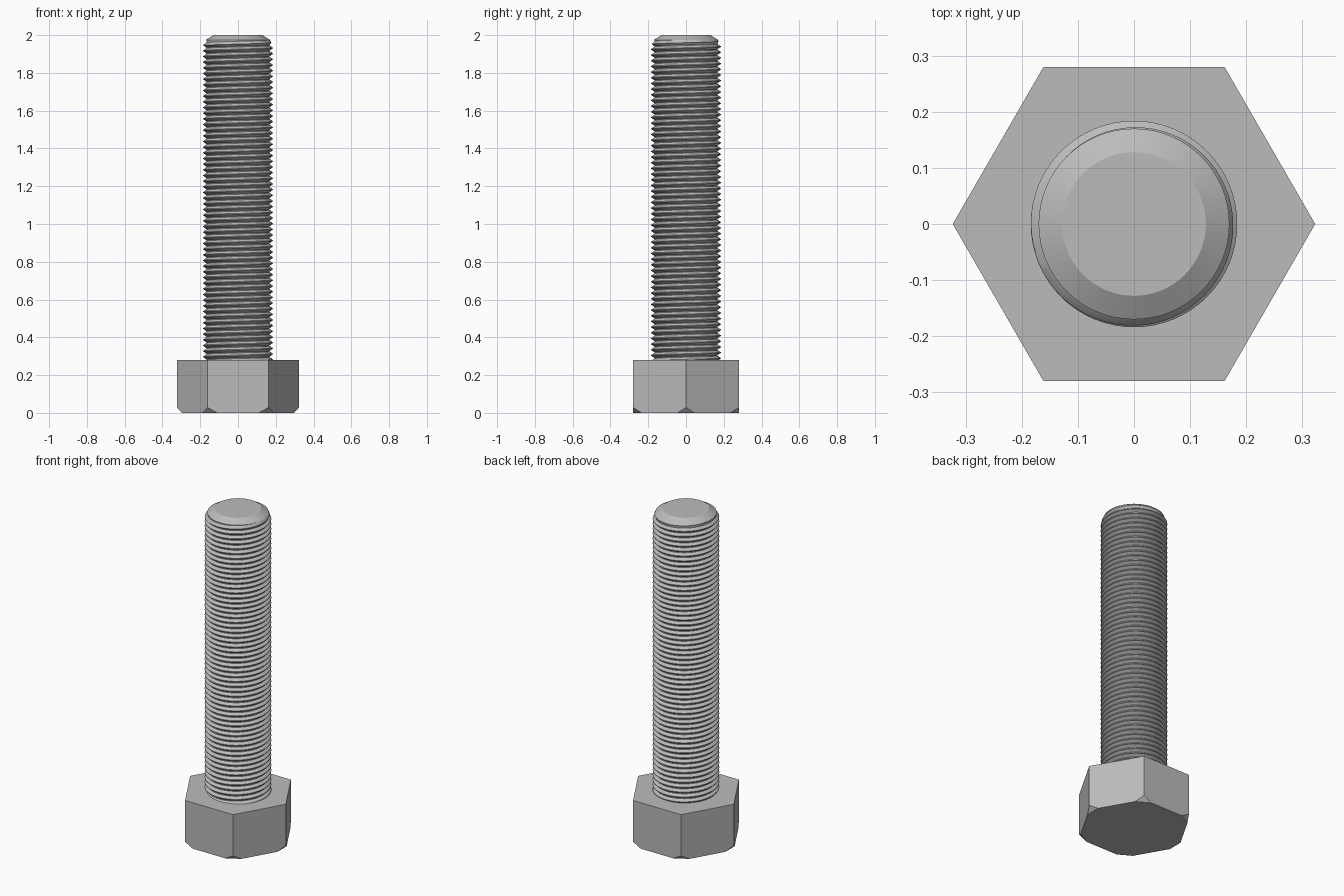
import bpy
import bmesh
from math import cos, sin, pi, tau
from mathutils import Vector

cube = bpy.data.objects.get("Cube")
if cube:
    bpy.data.objects.remove(cube, do_unlink=True)

steel = bpy.data.materials.new("grey steel")
steel.use_nodes = True
steel.diffuse_color = (0.5, 0.5, 0.5, 1)
steel.node_tree.nodes["Principled BSDF"].inputs["Base Color"].default_value = (0.5, 0.5, 0.5, 1)

HEAD_R, HEAD_H = 0.323, 0.28
ROOT, CREST = 0.168, 0.184
PITCH, STEPS = 0.03, 64
TOP, THREAD_TOP = 2.0, 1.975


def finish(bm, name, smooth=False):
    bmesh.ops.recalc_face_normals(bm, faces=bm.faces)
    mesh = bpy.data.meshes.new(name)
    bm.to_mesh(mesh)
    bm.free()
    obj = bpy.data.objects.new(name, mesh)
    bpy.context.collection.objects.link(obj)
    mesh.materials.append(steel)
    if smooth:
        bpy.ops.object.select_all(action='DESELECT')
        obj.select_set(True)
        bpy.context.view_layer.objects.active = obj
        bpy.ops.object.shade_smooth_by_angle(angle=pi / 7)
    return obj


# Hexagonal head, lower corners cut off at an angle
bm = bmesh.new()
low = [bm.verts.new((HEAD_R * cos(i * pi / 3), HEAD_R * sin(i * pi / 3), 0)) for i in range(6)]
base = bm.faces.new(low)
up = bmesh.ops.extrude_face_region(bm, geom=[base])["geom"]
bmesh.ops.translate(bm, verts=[g for g in up if isinstance(g, bmesh.types.BMVert)], vec=(0, 0, HEAD_H))
if not any(f.calc_center_median().z < 0.001 for f in bm.faces):
    bm.faces.new(low)
for i in range(6):
    out = Vector((cos(i * pi / 3), sin(i * pi / 3), 0))
    bmesh.ops.bisect_plane(bm, geom=bm.verts[:] + bm.edges[:] + bm.faces[:],
                           plane_co=out * 0.297, plane_no=out - Vector((0, 0, 0.9)),
                           clear_outer=True)
    bmesh.ops.holes_fill(bm, edges=[e for e in bm.edges if e.is_boundary], sides=0)
finish(bm, "hex_head")

# Helical thread: one profile swept upwards, fading out at the tip
bm = bmesh.new()
profile = [(0.0, ROOT), (0.12, ROOT), (0.5, CREST), (0.62, CREST)]
start = HEAD_H - 1.5 * PITCH
count = int((THREAD_TOP - start) / PITCH + 1) * STEPS
rows = []
for i in range(count + STEPS + 1):
    a = tau * i / STEPS
    row = []
    for t, r in profile:
        z = min(start + PITCH * (i / STEPS + t), THREAD_TOP)
        fade = min(1, (THREAD_TOP - z) / (0.9 * PITCH))
        r = ROOT + (r - ROOT) * fade
        row.append(bm.verts.new((r * cos(a), r * sin(a), z)))
    rows.append(row)
for i in range(count):
    a = rows[i] + [rows[i + STEPS][0]]
    b = rows[i + 1] + [rows[i + 1 + STEPS][0]]
    for k in range(len(profile)):
        bm.faces.new((a[k], b[k], b[k + 1], a[k + 1]))
bmesh.ops.remove_doubles(bm, verts=bm.verts, dist=0.0001)
bmesh.ops.delete(bm, geom=[v for v in bm.verts if not v.link_faces], context='VERTS')
finish(bm, "thread", True)

# Chamfered tip
bm = bmesh.new()
bmesh.ops.create_cone(bm, cap_ends=True, segments=STEPS, radius1=0.17, radius2=0.128,
                      depth=TOP - THREAD_TOP)
bmesh.ops.translate(bm, verts=bm.verts, vec=(0, 0, (TOP + THREAD_TOP) / 2))
finish(bm, "chamfered_tip", True)
